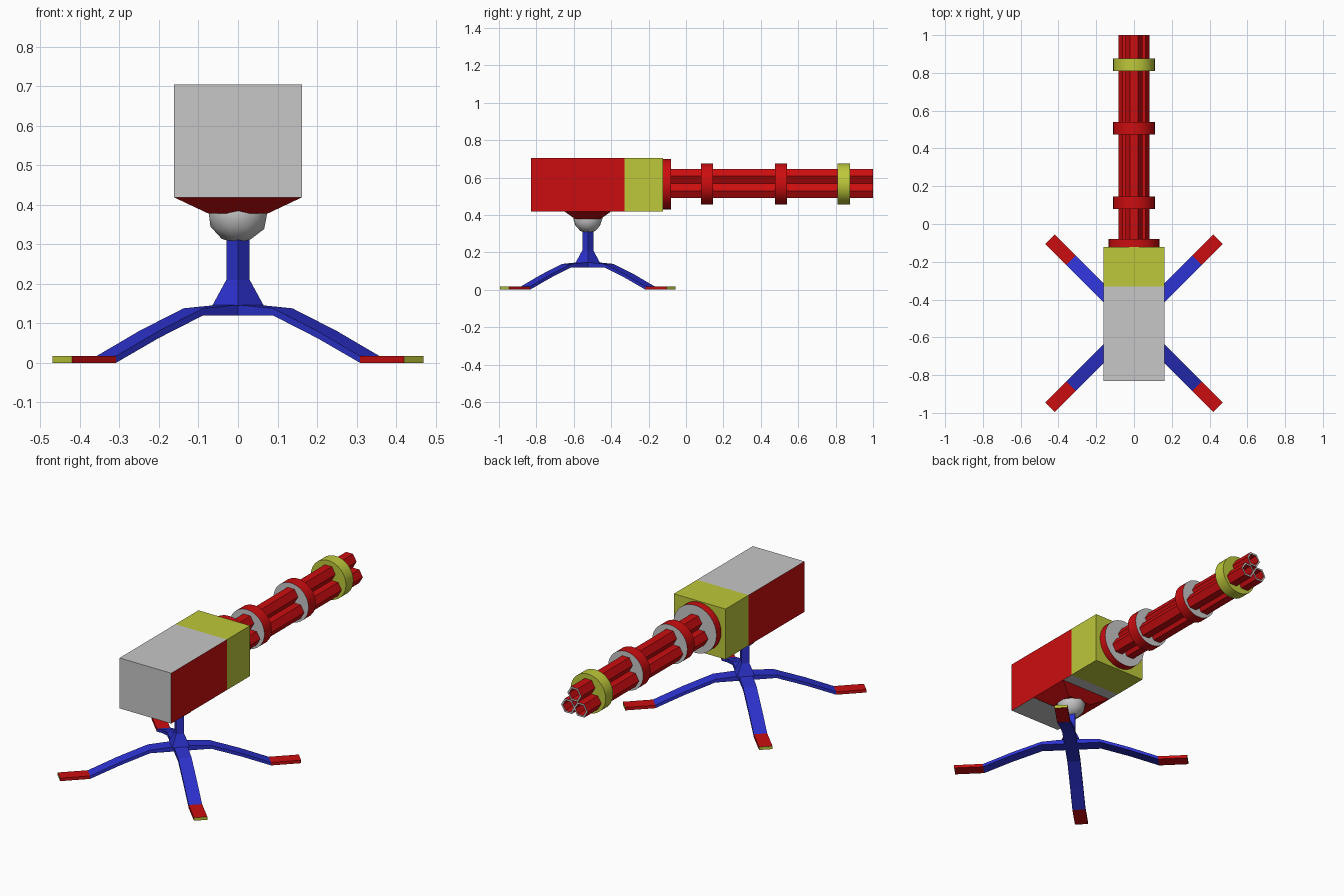
import bpy, bmesh, math
from mathutils import Vector

if "Cube" in bpy.data.objects:
    bpy.data.objects.remove(bpy.data.objects["Cube"])


def material(name, rgb):
    m = bpy.data.materials.new(name)
    m.diffuse_color = (*rgb, 1)
    m.use_nodes = True
    m.node_tree.nodes["Principled BSDF"].inputs["Base Color"].default_value = m.diffuse_color
    return m


RED, GREY, YELLOW, BLUE = range(4)
MATS = [material("red", (0.60, 0.004, 0.005)), material("light_grey", (0.57, 0.57, 0.57)),
        material("olive_yellow", (0.51, 0.58, 0.042)), material("blue", (0.026, 0.032, 0.63))]
MOUNT_Y = -0.525   # centre of the stand
AXIS_Z = 0.565     # centre of the barrel cluster


def finish(name, bm, smooth=False):
    bmesh.ops.recalc_face_normals(bm, faces=bm.faces)
    me = bpy.data.meshes.new(name)
    bm.to_mesh(me)
    bm.free()
    for m in MATS:
        me.materials.append(m)
    if smooth:
        me.polygons.foreach_set("use_smooth", [True] * len(me.polygons))
        me.set_sharp_from_angle(angle=math.radians(35))
    ob = bpy.data.objects.new(name, me)
    bpy.context.collection.objects.link(ob)
    return ob


def loft(name, rings, sides, start, end, smooth=False):
    """Skin a list of point loops; sides holds one colour per span."""
    bm = bmesh.new()
    loops = [[bm.verts.new(p) for p in r] for r in rings]
    n = len(loops[0])
    for a, b, col in zip(loops, loops[1:], sides):
        for i in range(n):
            j = (i + 1) % n
            bm.faces.new((a[i], a[j], b[j], b[i])).material_index = col
    bm.faces.new(loops[0]).material_index = start
    bm.faces.new(loops[-1]).material_index = end
    return finish(name, bm, smooth)


def circle(x, y, z, r, n):
    """Loop of n points round an axis along y."""
    return [(x + r * math.cos(math.tau * i / n), y, z + r * math.sin(math.tau * i / n))
            for i in range(n)]


def rect_y(y, hx, z0, z1):
    return [(-hx, y, z0), (hx, y, z0), (hx, y, z1), (-hx, y, z1)]


def rect_z(z, hx, hy):
    return [(sx * hx, MOUNT_Y + sy * hy, z) for sx, sy in ((-1, -1), (1, -1), (1, 1), (-1, 1))]


def diamond(z, s):
    """Square of half-side s whose faces look along the four legs."""
    d = s * math.sqrt(2)
    return [(d, MOUNT_Y, z), (0, MOUNT_Y + d, z), (-d, MOUNT_Y, z), (0, MOUNT_Y - d, z)]


# Body: red flanks, grey elsewhere, yellow block at the barrel end
body = loft("body", [rect_y(-0.83, 0.162, 0.419, 0.705), rect_y(-0.33, 0.162, 0.419, 0.705)],
            [RED], GREY, GREY)
for p in body.data.polygons:
    p.material_index = RED if abs(p.normal.x) > 0.5 else GREY
loft("body_barrel_end", [rect_y(-0.33, 0.162, 0.419, 0.705), rect_y(-0.123, 0.162, 0.419, 0.705)],
     [YELLOW], YELLOW, YELLOW)

# Tapered saddle and ball joint
loft("saddle", [rect_z(0.419, 0.162, 0.125), rect_z(0.378, 0.075, 0.068)], [RED], RED, RED)
bm = bmesh.new()
bmesh.ops.create_icosphere(bm, subdivisions=2, radius=0.078)
for f in bm.faces:
    f.material_index = GREY
ball = finish("ball_joint", bm, True)
ball.location = (0, MOUNT_Y, 0.38)

# Post with flared base
loft("post", [diamond(0.12, 0.035), diamond(0.145, 0.035), diamond(0.145, 0.046),
              diamond(0.21, 0.021), diamond(0.315, 0.021)], [BLUE] * 4, BLUE, BLUE)

# Four bent legs with red feet, yellow toe faces
PATH = [(0.035, 0.12, 0.147), (0.16, 0.12, 0.138), (0.318, 0.063, 0.081),
        (0.472, 0.0, 0.017), (0.629, 0.0, 0.017)]
for label, sx, sy in (("front_left", -1, -1), ("front_right", 1, -1),
                      ("back_left", -1, 1), ("back_right", 1, 1)):
    out = Vector((sx, sy, 0)).normalized()
    side = Vector((-out.y, out.x, 0)) * 0.035
    base = Vector((0, MOUNT_Y, 0))
    rings = []
    for r, z0, z1 in PATH:
        c = base + out * r
        lo, hi = Vector((0, 0, z0)), Vector((0, 0, z1))
        rings.append([c - side + lo, c + side + lo, c + side + hi, c - side + hi])
    loft(label + "_leg", rings[:4], [BLUE] * 3, BLUE, BLUE)
    loft(label + "_foot", rings[3:], [RED], RED, YELLOW)

# Flange and clamp rings round the barrels
for name, y0, y1, r, rim, face in (("barrel_flange", -0.123, -0.08, 0.135, RED, GREY),
                                   ("inner_clamp", 0.08, 0.145, 0.11, RED, GREY),
                                   ("middle_clamp", 0.475, 0.54, 0.11, RED, GREY),
                                   ("muzzle_clamp", 0.81, 0.877, 0.11, YELLOW, YELLOW)):
    loft(name, [circle(0, y0, AXIS_Z, r, 32), circle(0, y1, AXIS_Z, r, 32)],
         [rim], face, face, True)

# Three hollow six-sided barrels with grey rims
for name, x, z in (("top_barrel", 0, 0.607), ("left_barrel", -0.039, 0.529),
                   ("right_barrel", 0.039, 0.529)):
    loft(name, [circle(x, -0.09, z, 0.044, 6), circle(x, 1.0, z, 0.044, 6),
                circle(x, 1.0, z, 0.033, 6), circle(x, -0.08, z, 0.033, 6)],
         [RED, GREY, RED], RED, RED)
